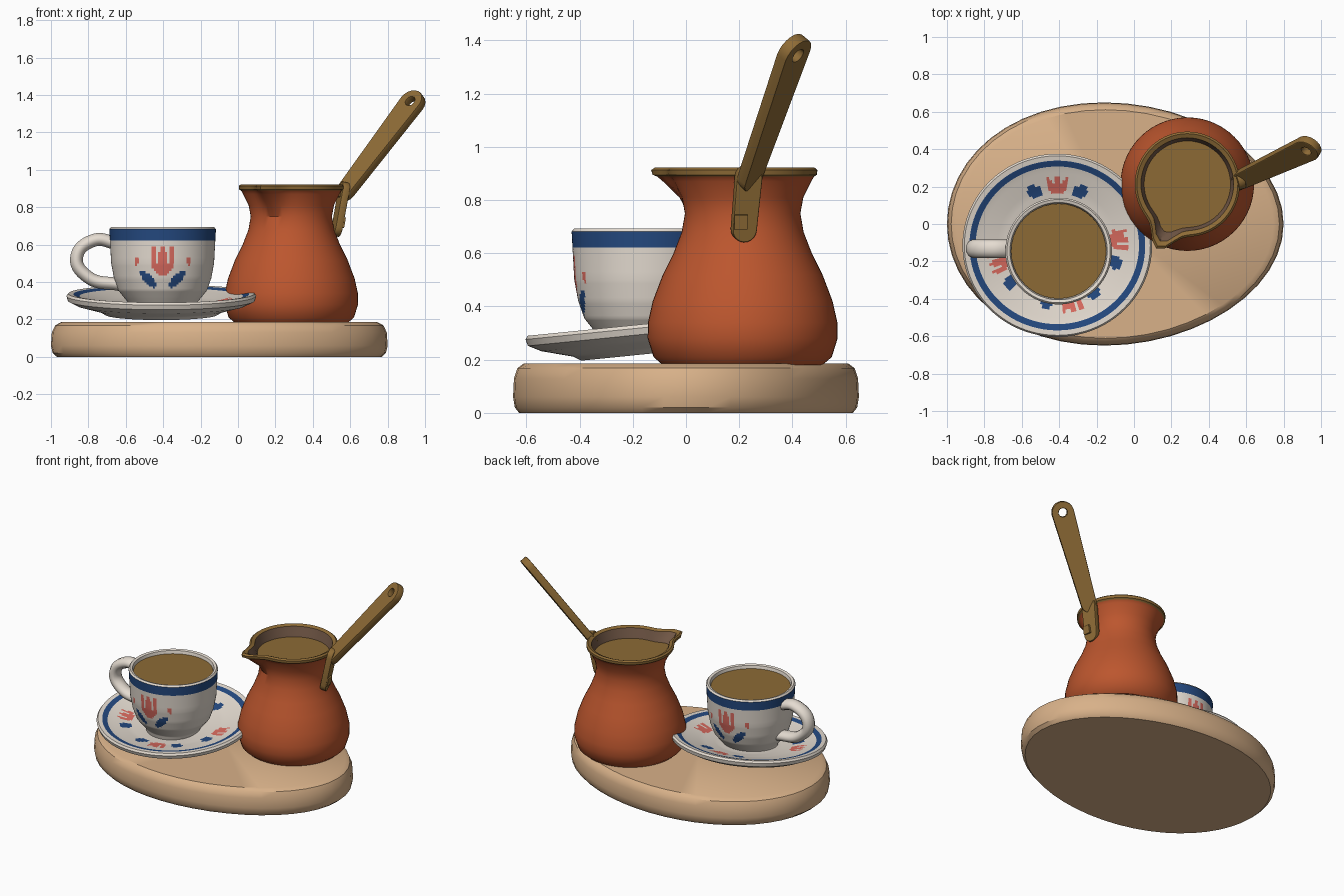
import bpy, bmesh, math
from mathutils import Vector, Matrix

if "Cube" in bpy.data.objects:
    bpy.data.objects.remove(bpy.data.objects["Cube"])


def mat(name, r, g, b):
    m = bpy.data.materials.new(name)
    m.diffuse_color = [((c / 255 + 0.055) / 1.055) ** 2.4 for c in (r, g, b)] + [1]
    m.use_nodes = True
    m.node_tree.nodes["Principled BSDF"].inputs["Base Color"].default_value = m.diffuse_color
    return m


WOOD = mat("light_wood", 216, 177, 137)
WHITE = mat("white_ceramic", 229, 220, 209)
BLUE = mat("blue_paint", 36, 73, 128)
CORAL = mat("coral_paint", 220, 108, 96)
COPPER = mat("copper", 188, 86, 46)
BRASS = mat("brass", 142, 107, 54)
COFFEE = mat("coffee", 140, 106, 53)
INSIDE = mat("dark_inside", 118, 91, 73)


def finish(ob, mats, angle=35):
    for m in mats:
        ob.data.materials.append(m)
    ob.data.shade_smooth()
    ob.data.set_sharp_from_angle(angle=math.radians(angle))
    return ob


def lathe(name, profile, loc, mats, segs=40, sub=1, rule=None, deform=None):
    """Spin an (r, z) profile; rule(centre, section) picks each face's material."""
    pts, sect = [profile[0]], []
    for k, (a, b) in enumerate(zip(profile, profile[1:])):
        for i in range(1, sub + 1):
            t = i / sub
            pts.append((a[0] + (b[0] - a[0]) * t, a[1] + (b[1] - a[1]) * t))
            sect.append(k)
    bm = bmesh.new()
    rings = []
    for r, z in pts:
        ring = []
        for s in range(segs):
            a = 2 * math.pi * s / segs
            p = Vector((r * math.cos(a), r * math.sin(a), z))
            ring.append(bm.verts.new(deform(p) if deform else p))
        rings.append(ring)
    for j, k in enumerate(sect):
        for s in range(segs):
            n = (s + 1) % segs
            f = bm.faces.new((rings[j][s], rings[j][n], rings[j + 1][n], rings[j + 1][s]))
            if rule:
                f.material_index = rule(f.calc_center_median(), k)
    bmesh.ops.remove_doubles(bm, verts=bm.verts, dist=1e-5)
    bmesh.ops.recalc_face_normals(bm, faces=bm.faces)
    me = bpy.data.meshes.new(name)
    bm.to_mesh(me)
    bm.free()
    ob = bpy.data.objects.new(name, me)
    ob.location = loc
    bpy.context.collection.objects.link(ob)
    return finish(ob, mats)


def to_mesh(ob):
    bpy.ops.object.select_all(action='DESELECT')
    ob.select_set(True)
    bpy.context.view_layer.objects.active = ob
    bpy.ops.object.convert(target='MESH')
    return bpy.context.object


def strap(name, base, top, wide, r0, r1, half, hole=0):
    """Flat tapered bar with round ends and an optional hanging hole."""
    base, d = Vector(base), Vector(top) - Vector(base)
    length = d.length
    d.normalize()
    w = Vector(wide)
    w = (w - d * w.dot(d)).normalized()
    n = w.cross(d)
    arc = [math.pi * i / 10 for i in range(11)]
    outline = [(r1 * math.cos(a), length + r1 * math.sin(a)) for a in arc]
    outline += [(-r0 * math.cos(a), -r0 * math.sin(a)) for a in arc]
    loops = [outline]
    if hole:
        loops.append([(hole * math.cos(2 * a), length + hole * math.sin(2 * a)) for a in arc[:-1]])
    cu = bpy.data.curves.new(name, 'CURVE')
    cu.dimensions, cu.fill_mode = '2D', 'BOTH'
    cu.extrude, cu.bevel_depth, cu.bevel_resolution = half - 0.005, 0.005, 1
    for pts in loops:
        sp = cu.splines.new('POLY')
        sp.points.add(len(pts) - 1)
        sp.use_cyclic_u = True
        for p, (x, y) in zip(sp.points, pts):
            p.co = (x, y, 0, 1)
    ob = bpy.data.objects.new(name, cu)
    bpy.context.collection.objects.link(ob)
    ob.matrix_world = Matrix.Translation(base) @ Matrix((w, d, n)).transposed().to_4x4()
    return finish(to_mesh(ob), [BRASS])


# painted flower rules: 0 = white, 1 = blue, 2 = coral
def tulip(u, v):
    if abs(u) < 0.95 and -1 + 0.75 * u * u < v < 0.25 + 0.7 * abs(math.cos(math.pi * u / 0.85)):
        return not (abs(abs(u) - 0.42) < 0.07 and v > -0.2)
    return False


def leaf(u, v, side, long=0.06, thin=0.025):
    a = (u * side + v) * 0.707
    b = (u * side - v) * 0.707
    return (a / long) ** 2 + (b / thin) ** 2 < 1


def wrap(a):
    return (a + math.pi) % (2 * math.pi) - math.pi


# wooden board, slightly egg shaped
lathe("board", [(0, 0), (0.965, 0), (0.99, 0.02), (1, 0.06), (0.995, 0.13), (0.975, 0.168),
                (0.94, 0.185), (0, 0.185)], (0, 0, 0), [WOOD], 48,
      deform=lambda p: Vector((-0.1 + 0.9 * p.x - 0.06 * p.y ** 2, 0.65 * p.y, p.z)))


# saucer, tipped a little toward the front
def saucer_rule(c, k):
    if k < 7:
        return 0
    r, az = math.hypot(c.x, c.y), math.atan2(c.y, c.x)
    if 0.433 < r < 0.468:
        return 1
    for deg, sides in ((90, (-1, 1)), (5, (-1,)), (197, (1,)), (283, (-1, 1))):
        u, v = wrap(az - math.radians(deg)) * r, r - 0.33
        if tulip(u / 0.058, v / 0.052):
            return 2
        if any(leaf(u - s * 0.125, v + 0.01, s, 0.055, 0.028) for s in sides):
            return 1
    return 2 if math.hypot(c.x - 0.18, c.y + 0.25) < 0.016 else 0


saucer = lathe("saucer", [(0, -0.09), (0.26, -0.09), (0.27, -0.11), (0.30, -0.11), (0.33, -0.092),
                          (0.45, -0.06), (0.50, -0.035), (0.507, -0.01), (0.497, 0.003),
                          (0.47, 0), (0.42, -0.015), (0.3, -0.045), (0.2, -0.06), (0, -0.06)],
               (-0.41, -0.115, 0.335), [WHITE, BLUE, CORAL], 160, 6, saucer_rule)
saucer.rotation_euler.x = 0.1
saucer.scale.y = 0.97


# cup with blue band and a flower on front and back
def cup_rule(c, k):
    if k > 6:
        return 0
    if 0.636 < c.z < 0.671:
        return 1
    for az0 in (-math.pi / 2, math.pi / 2):
        u, v = wrap(math.atan2(c.y, c.x) - az0) * 0.275, c.z - 0.515
        if tulip(u / 0.062, v / 0.085) or math.hypot(abs(u) - 0.147, v + 0.008) < 0.015:
            return 2
        if leaf(u - 0.085, v + 0.1, 1) or leaf(u + 0.085, v + 0.1, -1):
            return 1
    return 0


CX, CY = -0.403, -0.145
lathe("cup", [(0, 0.25), (0.17, 0.25), (0.18, 0.285), (0.205, 0.315), (0.237, 0.355), (0.26, 0.42),
              (0.275, 0.5), (0.285, 0.682), (0.276, 0.693), (0.26, 0.688), (0.25, 0.64),
              (0.22, 0.4), (0, 0.36)], (CX, CY, 0), [WHITE, BLUE, CORAL], 144, 6, cup_rule)
lathe("cup_coffee", [(0, 0.64), (0.25, 0.64), (0.254, 0.668), (0, 0.668)], (CX, CY, 0), [COFFEE])

# cup handle loop
cu = bpy.data.curves.new("cup_handle", 'CURVE')
cu.dimensions = '3D'
cu.bevel_depth, cu.bevel_resolution, cu.use_fill_caps = 0.036, 3, True
sp = cu.splines.new('BEZIER')
path = [(-0.645, 0.605), (-0.77, 0.623), (-0.863, 0.53), (-0.80, 0.425), (-0.63, 0.385)]
sp.bezier_points.add(len(path) - 1)
for p, (x, z) in zip(sp.bezier_points, path):
    p.co = (x, 0, z)
    p.handle_left_type = p.handle_right_type = 'AUTO'
handle = bpy.data.objects.new("cup_handle", cu)
handle.location.y = -0.132
handle.scale.y = 1.35
bpy.context.collection.objects.link(handle)
finish(to_mesh(handle), [WHITE], 50)


# copper pot with brass rim and a pouring lip
def lip(p):
    ramp = min(max((p.z - 0.76) / 0.14, 0), 1)
    r = math.hypot(p.x, p.y)
    if r < 0.01:
        return p
    d = wrap(math.atan2(p.y, p.x) - math.radians(-115))
    k = 1 + 0.36 * ramp * math.exp(-(d / 0.22) ** 2)
    return Vector((p.x * k, p.y * k, p.z))


POT = (0.285, 0.213, 0)
lathe("pot", [(0, 0.18), (0.30, 0.18), (0.335, 0.21), (0.357, 0.28), (0.356, 0.34), (0.338, 0.42),
              (0.30, 0.52), (0.26, 0.60), (0.229, 0.68), (0.217, 0.75), (0.228, 0.81),
              (0.258, 0.87), (0.268, 0.888), (0.279, 0.895), (0.281, 0.913), (0.27, 0.922),
              (0.248, 0.912), (0.238, 0.87), (0.215, 0.78), (0.2, 0.7), (0, 0.7)],
      POT, [COPPER, BRASS, INSIDE], 56, 1,
      lambda c, k: 0 if k < 12 else 1 if k < 16 else 2, lip)
lathe("pot_coffee", [(0, 0.82), (0.224, 0.82), (0.231, 0.845), (0, 0.845)], POT, [COFFEE], 56,
      deform=lip)

# brass handle: plate on the neck, long bar with hanging hole, rivet
strap("handle_plate", (0.53, 0.217, 0.69), (0.565, 0.235, 0.885), (-0.25, 0.95, 0), 0.042, 0.045, 0.02)
strap("pot_handle", (0.575, 0.24, 0.885), (0.93, 0.405, 1.355), (-0.65, 0.62, 0.25),
      0.045, 0.066, 0.024, 0.034)
bpy.ops.mesh.primitive_cube_add(size=1, location=(0.55, 0.205, 0.72), rotation=(0, 0.17, 0.1))
rivet = bpy.context.object
rivet.name = "rivet"
rivet.scale = (0.04, 0.05, 0.055)
finish(rivet, [BRASS])
